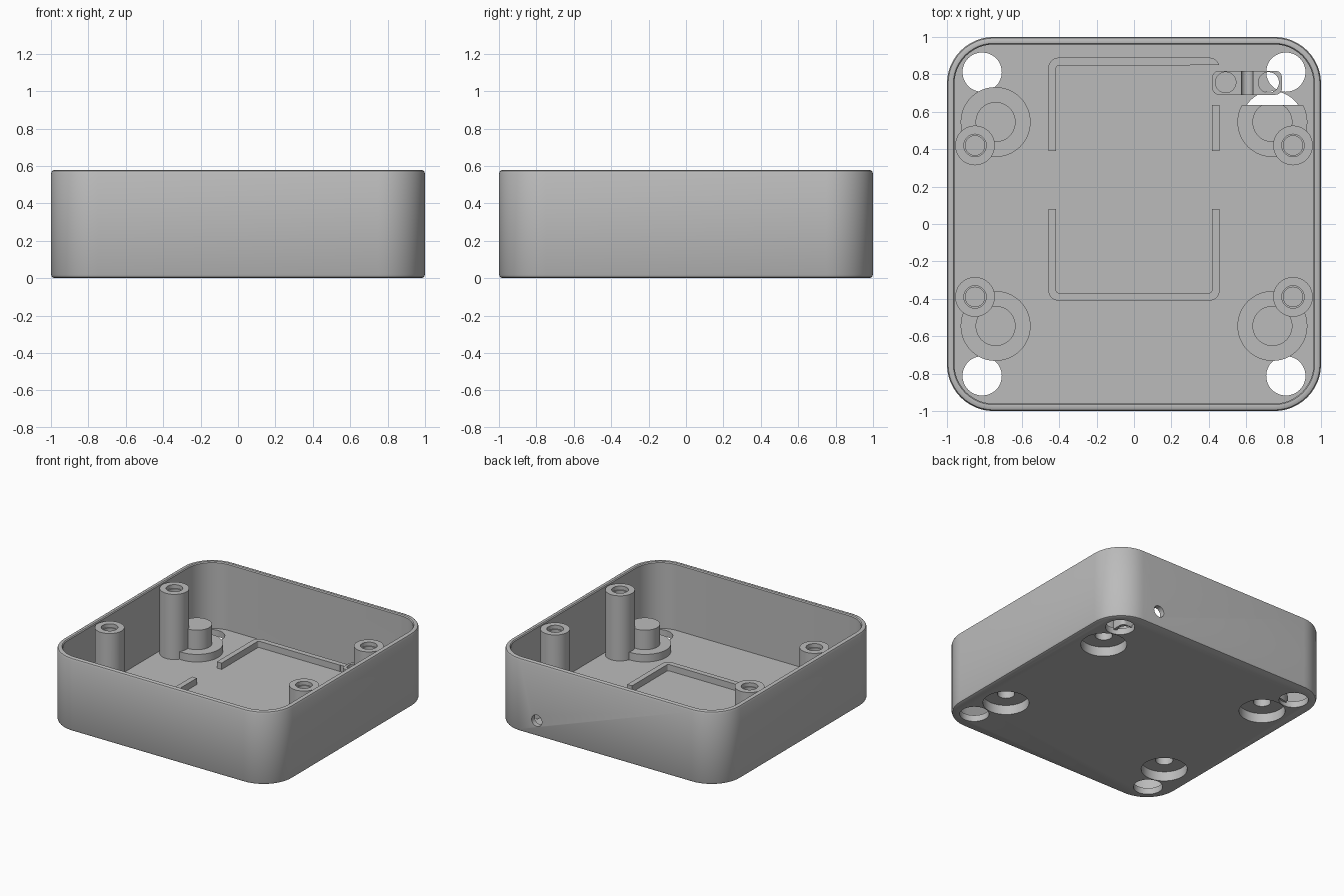
import bpy, bmesh, math
from mathutils import Matrix, Vector

if "Cube" in bpy.data.objects:
    bpy.data.objects.remove(bpy.data.objects["Cube"], do_unlink=True)

grey = bpy.data.materials.new("grey plastic")
grey.use_nodes = True
colour = (0.5, 0.5, 0.5, 1)
grey.diffuse_color = colour
grey.node_tree.nodes["Principled BSDF"].inputs["Base Color"].default_value = colour

FLOOR = 0.05
CORNERS = [(sx, sy) for sx in (-1, 1) for sy in (-1, 1)]


def rounded_rect(x, y, hx, hy, r, z, steps=12):
    """Loop of points for a rounded rectangle (a circle when r equals hx and hy)."""
    pts = []
    for q, (sx, sy) in enumerate([(1, 1), (-1, 1), (-1, -1), (1, -1)]):
        last = steps if r == hx == hy else steps + 1
        for i in range(last):
            a = math.pi / 2 * (q + i / steps)
            pts.append(Vector((x + sx * (hx - r) + r * math.cos(a),
                               y + sy * (hy - r) + r * math.sin(a), z)))
    return pts


def loft(bm, loops, ring=False):
    """Skin a stack of loops, capped at both ends or closed into a ring."""
    rows = [[bm.verts.new(p) for p in loop] for loop in loops]
    if ring:
        rows.append(rows[0])
    n = len(rows[0])
    for a, b in zip(rows, rows[1:]):
        for i in range(n):
            j = (i + 1) % n
            bm.faces.new((a[i], a[j], b[j], b[i]))
    if not ring:
        bm.faces.new(rows[0][::-1])
        bm.faces.new(rows[-1])


def turned(bm, x, y, profile):
    """Round solid from (radius, z) pairs."""
    loft(bm, [rounded_rect(x, y, r, r, r, z) for r, z in profile])


def box(bm, x0, x1, y0, y1, z0, z1):
    m = Matrix.Translation(((x0 + x1) / 2, (y0 + y1) / 2, (z0 + z1) / 2))
    bmesh.ops.create_cube(bm, size=1, matrix=m @ Matrix.Diagonal((x1 - x0, y1 - y0, z1 - z0, 1)))


def cable_bore(bm, r, z, y0, y1):
    """Cylinder along y at the cable position."""
    m = Matrix.Translation((0.605, (y0 + y1) / 2, z)) @ Matrix.Rotation(math.pi / 2, 4, "X")
    bmesh.ops.create_cone(bm, cap_ends=True, segments=32, radius1=r, radius2=r,
                          depth=y1 - y0, matrix=m)


def finish(bm, name):
    bmesh.ops.recalc_face_normals(bm, faces=bm.faces)
    mesh = bpy.data.meshes.new(name)
    bm.to_mesh(mesh)
    bm.free()
    mesh.materials.append(grey)
    ob = bpy.data.objects.new(name, mesh)
    bpy.context.collection.objects.link(ob)
    return ob


def activate(ob):
    bpy.ops.object.select_all(action="DESELECT")
    ob.select_set(True)
    bpy.context.view_layer.objects.active = ob


def cut(ob, cutters):
    activate(ob)
    for c in cutters:
        mod = ob.modifiers.new("cut", "BOOLEAN")
        mod.operation = "DIFFERENCE"
        mod.solver = "EXACT"
        mod.object = c
        bpy.ops.object.modifier_apply(modifier=mod.name)


# Tray shell: outer wall up, over the rounded rim, down to the floor
bm = bmesh.new()
SHELL = [(0.02, 0), (0.006, 0.006), (0, 0.02), (0, 0.56), (0.006, 0.574),
         (0.02, 0.58), (0.034, 0.578), (0.04, 0.57), (0.04, FLOOR)]
loft(bm, [rounded_rect(0, 0, 1 - i, 1 - i, 0.25 - i, z) for i, z in SHELL])
tray = finish(bm, "tray")

# Screw posts beside the walls
posts = bmesh.new()
screw = bmesh.new()
for sx, sy in CORNERS:
    x, y = sx * 0.85, 0.015 + sy * 0.405
    turned(posts, x, y, [(0.106, 0.03), (0.106, 0.565)])
    turned(screw, x, y, [(0.052, 0.25), (0.052, 0.535), (0.06, 0.535), (0.06, 0.7)])
posts = finish(posts, "screw_posts")
screw = finish(screw, "screw_hole_cutter")

# Foot bosses above the recesses in the underside
bosses = bmesh.new()
recess = bmesh.new()
corner = bmesh.new()
for sx, sy in CORNERS:
    x, y = sx * 0.74, sy * 0.545
    turned(bosses, x, y, [(0.187, 0.03), (0.187, 0.11), (0.107, 0.11), (0.107, 0.264)])
    turned(recess, x, y, [(0.165, -0.1), (0.165, 0.075), (0.062, 0.075), (0.062, 0.22)])
    turned(corner, sx * 0.812, sy * 0.812, [(0.105, -0.1), (0.105, 0.2)])
bosses = finish(bosses, "foot_bosses")
recess = finish(recess, "recess_cutter")
corner = finish(corner, "corner_hole_cutter")

# Locating frame on the floor
bm = bmesh.new()
Y, HX, HY, T = 0.24, 0.458, 0.65, 0.042
low, high = FLOOR - 0.015, FLOOR + 0.05
loft(bm, [rounded_rect(0, Y, HX - i, HY - i, 0.055 - i, z, 5)
          for i, z in [(0, low), (0, high), (T, high), (T, low)]], ring=True)
frame = finish(bm, "locating_frame")

# Cable clamp with two screw holes and a groove
bm = bmesh.new()
loft(bm, [rounded_rect(0.605, 0.755, 0.186, 0.064, 0.035, z) for z in (0.035, 0.17)])
clamp = finish(bm, "cable_clamp")
bm = bmesh.new()
for x in (0.49, 0.72):
    turned(bm, x, 0.757, [(0.055, 0), (0.055, 0.3)])
clamp_holes = finish(bm, "clamp_hole_cutter")
bm = bmesh.new()
cable_bore(bm, 0.032, 0.165, 0.6, 0.9)
groove = finish(bm, "groove_cutter")

# Cable hole, frame gap and clamp clearance
bm = bmesh.new()
cable_bore(bm, 0.045, 0.125, 0.9, 1.1)
bore = finish(bm, "cable_hole_cutter")
bm = bmesh.new()
box(bm, -0.6, 0.6, 0.08, 0.39, 0, 0.3)
gap = finish(bm, "gap_cutter")
bm = bmesh.new()
box(bm, 0.3, 0.95, 0.637, 0.85, 0, 0.4)
clearance = finish(bm, "clearance_cutter")

cut(tray, [recess, corner, bore])
cut(posts, [screw, recess])
cut(bosses, [recess, clearance])
cut(frame, [gap, clearance])
cut(clamp, [clamp_holes, groove])

for helper in (screw, recess, corner, clamp_holes, groove, bore, gap, clearance):
    bpy.data.objects.remove(helper, do_unlink=True)

for ob in (tray, posts, bosses, frame, clamp):
    activate(ob)
    bpy.ops.object.shade_smooth_by_angle(angle=math.radians(35))
